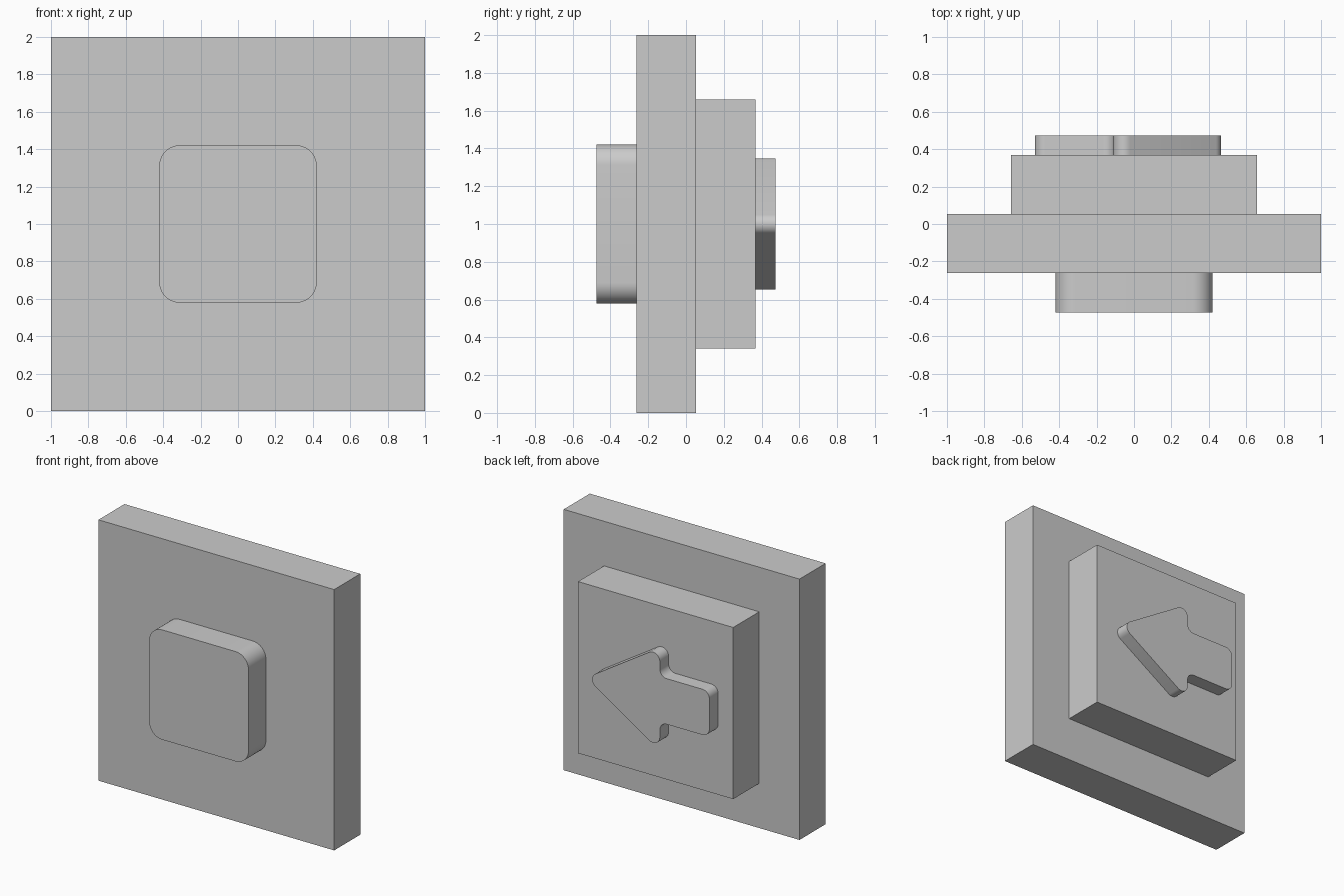
import bpy
import bmesh
from math import tan
from mathutils import Vector

cube = bpy.data.objects.get("Cube")
if cube:
    bpy.data.objects.remove(cube, do_unlink=True)

# Single grey finish
grey = bpy.data.materials.new("plain_grey")
grey.use_nodes = True
color = (0.6, 0.6, 0.6, 1)
grey.diffuse_color = color
grey.node_tree.nodes["Principled BSDF"].inputs["Base Color"].default_value = color

MID = 1.0  # height of the centre line


def rounded(points, radius, steps=10):
    """Replace every corner of a closed outline with an arc."""
    if radius == 0:
        return [Vector(p) for p in points]
    outline = []
    for i, p in enumerate(points):
        corner = Vector(p)
        a = (Vector(points[i - 1]) - corner).normalized()
        b = (Vector(points[(i + 1) % len(points)]) - corner).normalized()
        reach = radius / tan(a.angle(b) / 2)
        centre = corner + (a + b).normalized() * (reach**2 + radius**2) ** 0.5
        start = (corner + a * reach - centre).normalized()
        end = (corner + b * reach - centre).normalized()
        for s in range(steps + 1):
            outline.append(centre + start.slerp(end, s / steps) * radius)
    return outline


def slab(name, points, y_front, y_back, radius=0):
    """Extrude an x/z outline from y_front to y_back."""
    bm = bmesh.new()
    verts = [bm.verts.new((p.x, y_front, MID + p.y)) for p in rounded(points, radius)]
    face = bm.faces.new(verts)
    moved = bmesh.ops.extrude_face_region(bm, geom=[face])["geom"]
    bmesh.ops.translate(bm, vec=(0, y_back - y_front, 0),
                        verts=[v for v in moved if isinstance(v, bmesh.types.BMVert)])
    bmesh.ops.recalc_face_normals(bm, faces=bm.faces)
    mesh = bpy.data.meshes.new(name)
    bm.to_mesh(mesh)
    bm.free()
    mesh.materials.append(grey)
    obj = bpy.data.objects.new(name, mesh)
    bpy.context.collection.objects.link(obj)
    if radius:
        bpy.ops.object.select_all(action="DESELECT")
        obj.select_set(True)
        bpy.context.view_layer.objects.active = obj
        bpy.ops.object.shade_smooth_by_angle()


def square(h):
    return [(-h, -h), (h, -h), (h, h), (-h, h)]


# Stacked slabs from front to back
slab("front_button", square(0.421), -0.474, -0.263, 0.11)
slab("main_plate", square(1), -0.263, 0.053)
slab("back_block", square(0.658), 0.053, 0.368)

# Arrow on the back: upper half mirrored below the centre line
upper = [(-0.11, 0.395), (-0.11, 0.175), (-0.53, 0.175)]
lower = [(x, -z) for x, z in reversed(upper)]
slab("back_arrow", [(0.515, 0)] + upper + lower, 0.368, 0.474, 0.058)
